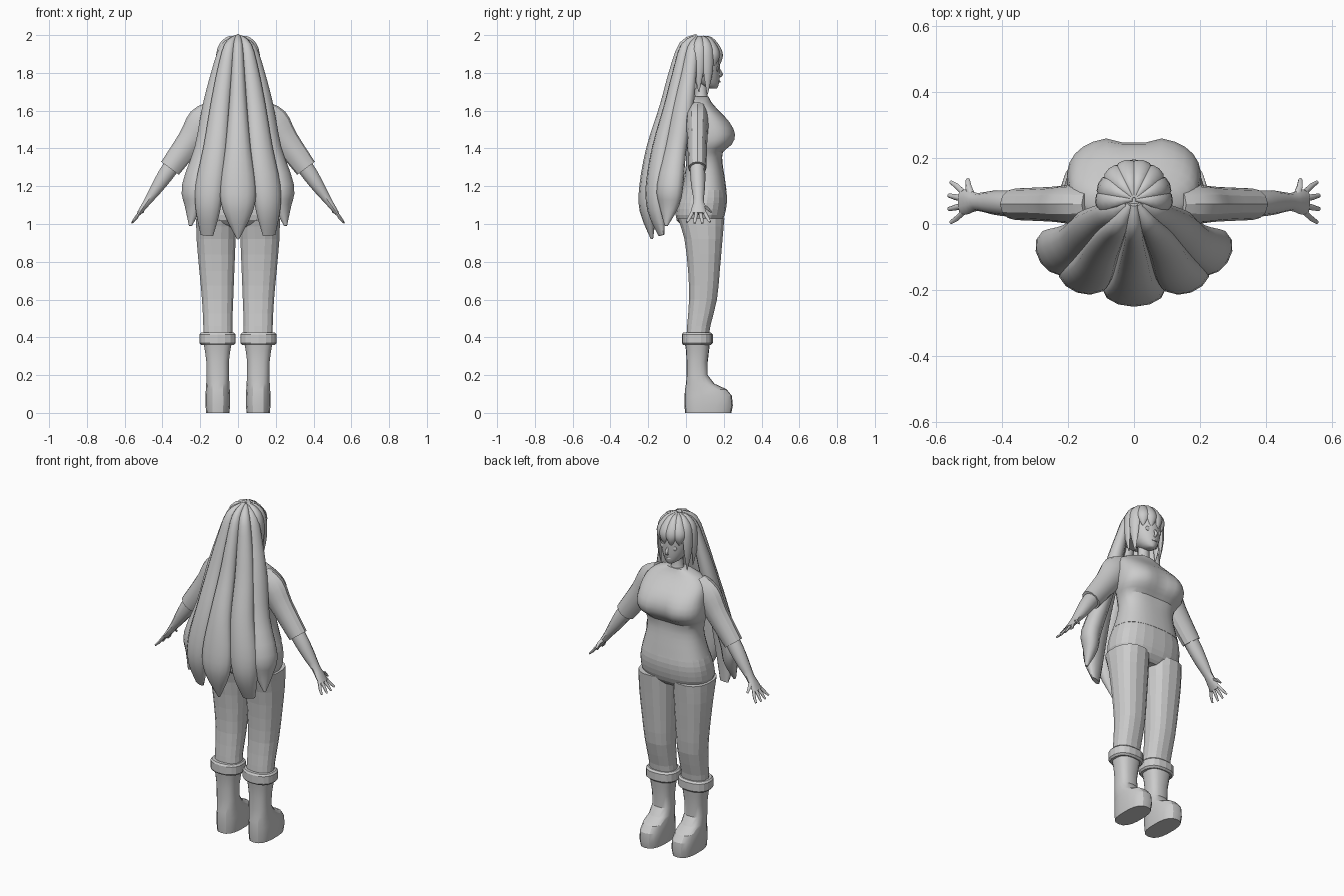
import bpy, bmesh, math
from mathutils import Vector

GREY = bpy.data.materials.new("plain_grey")
GREY.diffuse_color = (0.6, 0.6, 0.6, 1)


def build(name, rings, smooth=None):
    """Skin a list of equal-length vertex rings and cap both ends."""
    bm = bmesh.new()
    rows = [[bm.verts.new(p) for p in r] for r in rings]
    n = len(rows[0])
    for a, b in zip(rows, rows[1:]):
        for i in range(n):
            j = (i + 1) % n
            bm.faces.new((a[i], a[j], b[j], b[i]))
    bm.faces.new(rows[0][::-1])
    bm.faces.new(rows[-1])
    bmesh.ops.recalc_face_normals(bm, faces=bm.faces)
    me = bpy.data.meshes.new(name)
    bm.to_mesh(me)
    bm.free()
    ob = bpy.data.objects.new(name, me)
    bpy.context.collection.objects.link(ob)
    me.materials.append(GREY)
    if smooth:
        bpy.ops.object.select_all(action='DESELECT')
        ob.select_set(True)
        bpy.context.view_layer.objects.active = ob
        bpy.ops.object.shade_smooth_by_angle(angle=math.radians(smooth))
    return ob


def spline(keys, steps):
    """Catmull-Rom interpolation of tuples of any length."""
    if steps < 2:
        return keys
    k = [keys[0]] + list(keys) + [keys[-1]]
    out = []
    for i in range(1, len(k) - 2):
        for s in range(steps):
            t = s / steps
            out.append(tuple(0.5 * (2*b + (c-a)*t + (2*a-5*b+4*c-d)*t*t + (3*b-a-3*c+d)*t**3)
                             for a, b, c, d in zip(*k[i-1:i+3])))
    return out + [keys[-1]]


def stack(name, keys, n=16, power=2.0, steps=2, bump=None, smooth=None):
    """Horizontal slices: (centre x, half width, back y, front y, z)."""
    rings = []
    for cx, rx, y0, y1, z in spline(keys, steps):
        ring = []
        for i in range(n):
            a = 2 * math.pi * (i + 0.5) / n
            c, s = math.cos(a), math.sin(a)
            x = rx * math.copysign(abs(c) ** (2 / power), c)
            y = (y0 + y1) / 2 + (y1 - y0) / 2 * math.copysign(abs(s) ** (2 / power), s)
            if bump:
                y += bump(x, y, z)
            ring.append((cx + x, y, z))
        rings.append(ring)
    return build(name, rings, smooth)


def tube(name, keys, side, n=10, steps=3, smooth=None):
    """Oval tube: (x, y, z, radius along side, radius across)."""
    pts = spline(keys, steps)
    P = [Vector(p[:3]) for p in pts]
    rings = []
    for i, p in enumerate(pts):
        t = (P[min(i + 1, len(P) - 1)] - P[max(i - 1, 0)]).normalized()
        s = Vector(side)
        s = (s - t * s.dot(t)).normalized()
        nrm = t.cross(s)
        rings.append([P[i] + s * p[3] * math.cos(2*math.pi*k/n) + nrm * p[4] * math.sin(2*math.pi*k/n)
                      for k in range(n)])
    return build(name, rings, smooth)


def ball(name, loc, scale, seg=12, rings=8):
    bpy.ops.mesh.primitive_uv_sphere_add(segments=seg, ring_count=rings, location=loc)
    ob = bpy.context.object
    ob.name = name
    ob.scale = scale
    ob.data.materials.append(GREY)
    bpy.ops.object.shade_smooth()
    return ob


# Shirt, with a valley between the two sides of the bust
def valley(x, y, z):
    front = max(0, (y - 0.1) / 0.16)
    return -0.035 * front * math.exp(-(x / 0.045) ** 2) * math.exp(-((z - 1.46) / 0.08) ** 2)


stack("shirt", [(0, .200, -.025, .215, 1.18), (0, .180, -.01, .205, 1.25), (0, .168, 0, .195, 1.32),
                (0, .178, 0, .20, 1.38), (0, .198, 0, .248, 1.42), (0, .205, -.005, .267, 1.475),
                (0, .200, -.005, .235, 1.54), (0, .188, 0, .175, 1.60), (0, .140, .01, .135, 1.645),
                (0, .060, .04, .12, 1.675)], n=28, power=2.5, bump=valley, smooth=30)

# Trousers: hips and two legs
stack("hips", [(0, .120, -.01, .16, .985), (0, .205, -.05, .195, 1.02), (0, .217, -.055, .213, 1.08),
               (0, .210, -.04, .218, 1.14), (0, .196, -.025, .212, 1.19)], n=24, power=2.5)
for sx, sd in ((1, "left"), (-1, "right")):
    stack(sd + "_leg", [(.105*sx, .080, 0, .12, .38), (.107*sx, .078, .005, .13, .46),
                        (.108*sx, .084, .015, .165, .60), (.112*sx, .094, .01, .18, .75),
                        (.116*sx, .105, -.01, .195, .92), (.115*sx, .108, -.045, .205, 1.03)],
          n=16, power=2.4)

    # Boot with a folded cuff
    stack(sd + "_boot", [(.107*sx, .062, -.005, .24, 0), (.107*sx, .066, -.008, .248, .04),
                         (.107*sx, .066, -.008, .243, .09), (.107*sx, .064, -.005, .215, .125),
                         (.107*sx, .062, 0, .15, .155), (.107*sx, .060, .003, .115, .20),
                         (.108*sx, .060, .003, .115, .27), (.108*sx, .068, 0, .122, .33),
                         (.108*sx, .078, -.008, .128, .38)], n=18, power=2.6, steps=1, smooth=25)
    stack(sd + "_boot_cuff", [(.108*sx, .088, -.015, .132, .36), (.108*sx, .097, -.022, .142, .37),
                              (.108*sx, .097, -.022, .142, .415), (.108*sx, .088, -.015, .132, .425)],
          n=18, power=2.4, steps=1)

    # Sleeve, forearm and palm
    tube(sd + "_sleeve", [(.12*sx, .06, 1.60, .055, .06), (.185*sx, .06, 1.54, .06, .085),
                          (.25*sx, .06, 1.445, .053, .070), (.36*sx, .06, 1.295, .048, .058)],
         (0, 1, 0), n=12, smooth=30)
    tube(sd + "_forearm", [(.33*sx, .06, 1.335, .04, .045), (.38*sx, .062, 1.265, .040, .044),
                           (.43*sx, .065, 1.19, .036, .034), (.475*sx, .067, 1.125, .027, .022),
                           (.500*sx, .067, 1.09, .036, .017), (.525*sx, .066, 1.055, .040, .012)],
         (0, 1, 0), n=10, steps=2, smooth=40)
    # Fingers fan out, thumb points forward
    for k in range(4):
        y, f = .036 + .020 * k, (k - 1.5) * .013
        r = -.006 if k in (0, 3) else 0
        tube(f"{sd}_finger_{k}", [(.518*sx, y, 1.065, .010, .009),
                                  ((.545 + r)*sx, y + f, 1.03, .009, .008),
                                  ((.563 + r)*sx, y + 1.6*f, 1.004 - r, .006, .005)],
             (0, 1, 0), n=6, steps=1, smooth=60)
    tube(sd + "_thumb", [(.488*sx, .075, 1.105, .012, .011), (.503*sx, .112, 1.085, .010, .009),
                         (.505*sx, .136, 1.06, .006, .005)], (1, 0, 0.3), n=6, steps=1, smooth=60)

# Neck, head and face
stack("neck", [(0, .048, .035, .125, 1.65), (0, .034, .05, .112, 1.69), (0, .034, .05, .112, 1.77)],
      n=12, smooth=40)
stack("head", [(0, .014, .125, .163, 1.718), (0, .038, .08, .172, 1.732), (0, .066, .03, .178, 1.77),
               (0, .084, .005, .180, 1.82), (0, .090, 0, .180, 1.88), (0, .080, .01, .165, 1.94),
               (0, .04, .04, .12, 1.975)], n=20, smooth=60)
tube("nose", [(0, .172, 1.825, .005, .005), (0, .188, 1.792, .010, .009), (0, .172, 1.776, .006, .004)],
     (1, 0, 0), n=6, smooth=60)
tube("mouth", [(-.017, .173, 1.757, .003, .004), (0, .179, 1.754, .004, .005),
               (.017, .173, 1.757, .003, .004)], (0, 1, 0), n=6, smooth=60)
for sx, sd in ((1, "left"), (-1, "right")):
    ball(sd + "_eye", (.038*sx, .166, 1.82), (.017, .007, .014))
    ball(sd + "_ear", (.087*sx, .08, 1.80), (.01, .018, .026))

# Hair cap over the skull
stack("hair_cap", [(0, .085, -.02, .10, 1.78), (0, .098, -.03, .13, 1.85), (0, .098, -.02, .165, 1.91),
                   (0, .078, .0, .155, 1.96), (0, .035, .04, .105, 1.99)], n=20, smooth=60)

# Fringe locks radiating forward from the crown
for k, low in enumerate((1.70, 1.685, 1.835, 1.83, 1.83, 1.835, 1.685, 1.70)):
    a = math.radians(-4 + 188 * k / 7)
    c, s = math.cos(a), math.sin(a)
    o = lambda r, z, w, d: (c * r * .96, .075 + s * r, z, w, d)
    mid = (1.93 + low) / 2
    tube(f"fringe_lock_{k}", [o(.005, 1.99, .006, .006), o(.055, 1.978, .020, .014),
                              o(.098, 1.925, .032, .016), o(.108, mid, .027, .014),
                              o(.098, low, .002, .002)], (-s, c, 0), n=8, smooth=60)

# Long back hair: centre lock
tube("back_lock_centre", [(0, .06, 1.995, .012, .012), (0, -.01, 1.945, .026, .028),
                          (0, -.055, 1.80, .036, .036), (0, -.10, 1.62, .048, .04),
                          (0, -.165, 1.40, .068, .045), (0, -.195, 1.20, .095, .052),
                          (0, -.20, 1.07, .080, .045), (0, -.18, .92, .006, .006)],
     (1, 0, 0), n=12, smooth=60)
# Mirrored pairs of side locks
for sx, sd in ((1, "left"), (-1, "right")):
    tube(sd + "_inner_lock", [(.01*sx, .06, 1.99, .012, .012), (.045*sx, 0, 1.94, .030, .028),
                              (.070*sx, -.035, 1.80, .044, .036), (.095*sx, -.075, 1.62, .055, .042),
                              (.120*sx, -.13, 1.40, .068, .048), (.150*sx, -.155, 1.20, .080, .055),
                              (.160*sx, -.155, 1.07, .068, .045), (.165*sx, -.13, .94, .035, .012)],
         (.94*sx, .33, 0), n=12, smooth=60)
    tube(sd + "_outer_lock", [(.02*sx, .06, 1.985, .012, .012), (.07*sx, .035, 1.93, .034, .025),
                              (.105*sx, .015, 1.80, .044, .034), (.140*sx, -.015, 1.62, .058, .045),
                              (.180*sx, -.055, 1.40, .062, .046), (.236*sx, -.085, 1.20, .076, .055),
                              (.237*sx, -.09, 1.10, .058, .042), (.252*sx, -.105, .99, .008, .008)],
         (.55*sx, .83, 0), n=12, smooth=60)
